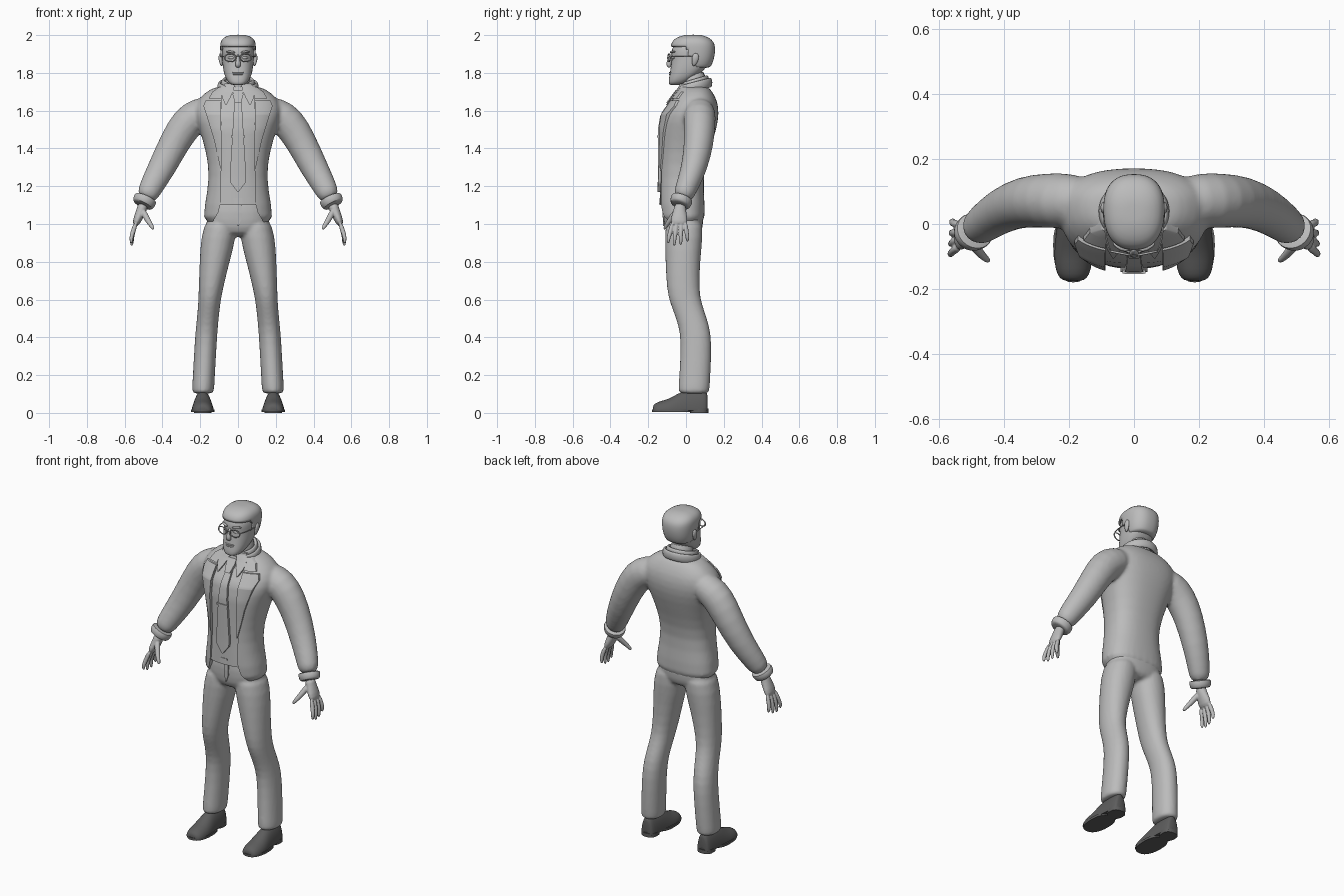
import bpy, bmesh
from math import sin, cos, pi, radians
from mathutils import Vector

if "Cube" in bpy.data.objects:
    bpy.data.objects.remove(bpy.data.objects["Cube"])


def material(name, value):
    m = bpy.data.materials.new(name)
    m.use_nodes = True
    m.diffuse_color = (value, value, value, 1)
    m.node_tree.nodes["Principled BSDF"].inputs["Base Color"].default_value = m.diffuse_color
    return m


GREY = material("light_grey", 0.5)
DARK = material("dark_grey", 0.11)
K, N = 0.55, 2.4   # depth split and squareness of body sections


def power(v, n=N):
    return (1 if v >= 0 else -1) * abs(v) ** (2 / n)


def ring(z, rx, yf, yb, cx=0, n=N, count=28):
    """Horizontal rounded section between a front and a back depth."""
    cy = yf + (yb - yf) * K
    pts = []
    for i in range(count):
        a = 2 * pi * i / count
        s = power(sin(a), n)
        pts.append((cx + rx * power(cos(a), n), cy + s * (yb - cy if s > 0 else cy - yf), z))
    return pts


def tube(path, hint=(0, 1, 0), count=14):
    """Elliptical sections (x, y, z, ra, rb) along a path; rb lies along the hint."""
    ps = [Vector(p[:3]) for p in path]
    rings = []
    for i, p in enumerate(path):
        t = (ps[min(i + 1, len(ps) - 1)] - ps[max(i - 1, 0)]).normalized()
        h = Vector(hint)
        side = (h - t * h.dot(t)).normalized()
        other = t.cross(side)
        rings.append([ps[i] + side * p[4] * cos(2 * pi * k / count)
                      + other * p[3] * sin(2 * pi * k / count) for k in range(count)])
    return rings


def sample(tab, z):
    tab = sorted(tab)
    z = min(max(z, tab[0][0]), tab[-1][0])
    for a, b in zip(tab, tab[1:]):
        if z <= b[0]:
            f = (z - a[0]) / (b[0] - a[0])
            return [p + (q - p) * f for p, q in zip(a, b)]


def front(tab, x, z):
    _, rx, yf, yb = sample(tab, z)
    cy = yf + (yb - yf) * K
    return cy - (cy - yf) * (1 - min(abs(x) / rx, 0.97) ** N) ** (1 / N)


def strip(rows, off, thick, tab, s=1, steps=24):
    """Panel that follows the front of a body table; rows are (z, x0, x1)."""
    rows = sorted(rows)
    zs = {rows[0][0] + (rows[-1][0] - rows[0][0]) * i / steps for i in range(steps + 1)}
    rings = []
    for z in sorted(zs | {r[0] for r in rows}):
        _, x0, x1 = sample(rows, z)
        xs = [s * (x0 + (x1 - x0) * i / 8) for i in range(9)]
        line = [(x, front(tab, x, z) - off, z) for x in xs]
        rings.append(line + [(x, y + thick, z) for x, y, z in reversed(line)])
    return rings


def make(name, lofts, mat=GREY, sub=1, voxel=0, smooth=4, cutter=None, keep=None, angle=40):
    bm = bmesh.new()
    for rings in lofts:
        vs = [[bm.verts.new(p) for p in r] for r in rings]
        for a, b in zip(vs, vs[1:]):
            for i in range(len(a)):
                j = (i + 1) % len(a)
                bm.faces.new((a[i], a[j], b[j], b[i]))
        bm.faces.new(vs[0])
        bm.faces.new(vs[-1])
    bmesh.ops.recalc_face_normals(bm, faces=bm.faces)
    me = bpy.data.meshes.new(name)
    bm.to_mesh(me)
    bm.free()
    me.materials.append(mat)
    ob = bpy.data.objects.new(name, me)
    bpy.context.collection.objects.link(ob)
    if sub:
        ob.modifiers.new("round", 'SUBSURF').levels = sub
    if voxel:
        r = ob.modifiers.new("blend", 'REMESH')
        r.mode, r.voxel_size = 'VOXEL', voxel
        m = ob.modifiers.new("soften", 'SMOOTH')
        m.factor, m.iterations = 0.5, smooth
    if cutter:
        b = ob.modifiers.new("opening", 'BOOLEAN')
        b.operation, b.solver, b.object = 'DIFFERENCE', 'EXACT', cutter
    bpy.ops.object.select_all(action='DESELECT')
    ob.select_set(True)
    bpy.context.view_layer.objects.active = ob
    bpy.ops.object.convert(target='MESH')
    if keep:
        bm = bmesh.new()
        bm.from_mesh(ob.data)
        bad = [f for f in bm.faces if not keep(f.calc_center_median())]
        bmesh.ops.delete(bm, geom=bad, context='FACES')
        bm.to_mesh(ob.data)
        bm.free()
        m = ob.modifiers.new("thickness", 'SOLIDIFY')
        m.thickness = 0.01
    bpy.ops.object.shade_smooth_by_angle(angle=radians(angle))
    return ob


# Jacket: torso and sleeves blended together, then opened at the front
JACKET = [(0.97, .2, -.138, .105), (1.1, .176, -.15, .1), (1.25, .15, -.147, .088),
          (1.38, .168, -.147, .122), (1.5, .205, -.147, .162), (1.58, .235, -.133, .176),
          (1.65, .225, -.085, .168), (1.7, .17, -.047, .14), (1.735, .11, -.025, .115)]
SLEEVE = [(.1, .07, 1.62, .06, .06), (.2, .072, 1.59, .088, .088), (.27, .072, 1.54, .092, .085),
          (.335, .07, 1.435, .082, .08), (.402, .045, 1.3, .075, .07),
          (.458, .006, 1.2, .064, .06), (.494, -.025, 1.125, .056, .054)]
opening = make("opening_cutter", [strip([(1.78, -.06, .06), (1.7, -.088, .088), (1.12, -.09, .09),
               (1.06, -.105, .105), (1.01, -.135, .135), (.94, -.165, .165)], .1, .15, JACKET)], sub=0)
flip = lambda path, s: [(s * p[0],) + tuple(p[1:]) for p in path]
make("jacket", [[ring(*r) for r in JACKET]] + [tube(flip(SLEEVE, s), count=20) for s in (-1, 1)],
     voxel=0.01, smooth=5, cutter=opening)
opening.hide_render = True
opening.hide_set(True)

# Shirt, tie and clip
make("shirt", [strip([(1.74, -.065, .065), (1.7, -.1, .1), (1.1, -.1, .1)], -.012, .045, JACKET)], sub=0)
make("tie", [strip([(1.65, -.019, .019), (1.27, -.042, .042), (1.22, -.041, .041),
                    (1.17, -.003, .003)], .002, .02, JACKET)], sub=0)
make("tie_knot", [strip([(1.71, -.026, .026), (1.685, -.028, .028), (1.64, -.016, .016)],
                        .014, .03, JACKET, steps=6)], sub=0)
make("tie_clip", [strip([(1.468, -.036, .036), (1.458, -.036, .036)], .007, .012, JACKET, steps=1)], sub=0)

# Collars around the neck
for name, rad, z, tilt, height in (("jacket_collar", .1, 1.725, .024, .026),
                                   ("shirt_collar", .08, 1.742, .022, .024)):
    path = []
    for i in range(17):
        a = radians(-50 + 280 * i / 16)
        path.append((rad * cos(a), .038 + rad * .92 * sin(a), z + tilt * sin(a), .011, height))
    make(name, [tube(path, hint=(0, 0, 1))])

# Trousers: hips and legs blended together
HIPS = [(.93, .1, -.09, .07), (.98, .168, -.117, .092), (1.06, .168, -.12, .092), (1.16, .145, -.115, .075)]
LEG = [(.1, .059, -.043, .125, .186), (.12, .059, -.042, .125, .185), (.3, .059, -.03, .136, .175),
       (.42, .059, -.03, .134, .168), (.5, .058, -.053, .112, .16), (.58, .059, -.085, .083, .152),
       (.65, .064, -.103, .07, .145), (.8, .08, -.11, .075, .124),
       (.93, .095, -.113, .09, .103), (1.05, .08, -.11, .09, .085)]
legs = [[ring(z, rx, yf, yb, s * cx, 2.1, 20) for z, rx, yf, yb, cx in LEG] for s in (-1, 1)]
make("trousers", [[ring(*r) for r in HIPS]] + legs, voxel=0.009, smooth=4)
make("belt", [strip([(1.1, -.1, .1), (1.14, -.1, .1)], .018, .035, HIPS, steps=2)], sub=0)
make("belt_buckle", [strip([(1.102, -.024, .024), (1.138, -.024, .024)], .024, .02, HIPS, steps=2)], sub=0)
make("trouser_fly", [strip([(1.1, -.003, .02), (1.03, -.003, .02), (.99, -.003, .004)], .004, .012, HIPS)], sub=0)

# Head, neck and face
HEAD = [(1.735, .025, -.083, -.03), (1.742, .045, -.092, -.01), (1.765, .062, -.092, .03),
        (1.8, .076, -.085, .085), (1.85, .083, -.078, .122), (1.885, .084, -.074, .135),
        (1.905, .086, -.08, .14), (1.95, .084, -.068, .135), (1.98, .05, -.03, .1)]
make("head", [[ring(*r) for r in HEAD]])
make("neck", [tube([(0, .045, 1.66, .068, .068), (0, .042, 1.74, .064, .064),
                    (0, .04, 1.82, .066, .066)], count=20)])
HAIR = [(1.825, .074, -.05, .125), (1.835, .08, -.07, .132), (1.86, .088, -.075, .144),
        (1.885, .092, -.08, .15), (1.91, .094, -.082, .154), (1.94, .095, -.081, .154),
        (1.965, .093, -.076, .147), (1.988, .078, -.052, .122), (2.0, .045, -.01, .085),
        (2.002, .02, .015, .06)]
make("hair", [[ring(*r, count=40) for r in HAIR]],
     keep=lambda c: c.z > 1.942 or c.y > (.005 if c.z > 1.885 else .055))
make("nose", [tube([(0, -.076, 1.9, .007, .008), (0, -.086, 1.868, .01, .012),
                    (0, -.094, 1.842, .017, .016), (0, -.082, 1.828, .012, .008)])])
make("lips", [tube([(x, -.086 + 8 * x * x, z, .004, .006) for x in (-.03, -.015, 0, .015, .03)])
              for z in (1.793, 1.802)])

for s, side in ((1, "left"), (-1, "right")):
    # Facial details and glasses
    make(side + "_ear", [tube(flip([(.092, .052, 1.905, .004, .008), (.094, .052, 1.89, .011, .02),
         (.092, .046, 1.86, .01, .017), (.086, .04, 1.835, .005, .006)], s))])
    make(side + "_brow", [tube(flip([(.014, -.08, 1.906, .005, .006), (.04, -.077, 1.914, .007, .008),
         (.066, -.056, 1.91, .004, .006)], s))])
    make(side + "_eye", [tube(flip([(.02, -.07, 1.88, .002, .002), (.028, -.072, 1.88, .008, .006),
         (.044, -.068, 1.88, .008, .006), (.054, -.06, 1.88, .002, .002)], s))])
    bpy.ops.mesh.primitive_torus_add(major_radius=.029, minor_radius=.0035, major_segments=28,
        minor_segments=8, location=(s * .041, -.09, 1.88), rotation=(pi / 2, 0, s * .2))
    rim = bpy.context.object
    rim.name = side + "_glasses_rim"
    rim.scale = (1.05, .72, 1)
    rim.data.materials.append(GREY)
    bpy.ops.object.shade_smooth()
    make(side + "_glasses_temple", [tube(flip([(.069, -.084, 1.886, .003, .003),
         (.086, -.06, 1.886, .003, .003), (.095, .05, 1.886, .003, .003)], s), hint=(0, 0, 1), count=8)])

    # Lapel and shirt collar point
    make(side + "_lapel", [strip([(1.655, .088, .172), (1.625, .09, .183), (1.58, .09, .168),
         (1.45, .088, .128), (1.28, .087, .09)], .007, .02, JACKET, s)], sub=0)
    make(side + "_lapel_collar", [strip([(1.725, .07, .1), (1.7, .085, .135), (1.665, .089, .155)],
         .009, .025, JACKET, s)], sub=0)
    make(side + "_collar_point", [strip([(1.745, .015, .07), (1.7, .026, .088), (1.67, .04, .085),
         (1.63, .062, .066)], .01, .02, JACKET, s)], sub=0)

    # Cuffs and hand
    make(side + "_sleeve_cuff", [tube(flip([(.487, -.019, 1.14, .061, .058), (.491, -.022, 1.131, .063, .06),
         (.503, -.033, 1.104, .06, .056), (.506, -.035, 1.098, .048, .046)], s), count=20)])
    hand = [[(.5, -.03, 1.11, .03, .032), (.512, -.033, 1.07, .027, .034),
             (.53, -.036, 1.03, .025, .047), (.545, -.038, .99, .017, .046)],
            [(.505, -.045, 1.075, .016, .018), (.487, -.075, 1.035, .017, .016),
             (.465, -.1, 1.0, .013, .012), (.444, -.117, .968, .009, .009)]]
    for i, (tip, drop) in enumerate([(-.094, .895), (-.062, .88), (-.028, .885), (.008, .905)]):
        y = -.072 + .023 * i
        hand.append([(.538, y, 1.01, .013, .013), (.558, (y + tip) / 2, .955, .013, .012),
                     (.566 - .002 * i, tip, (drop + .955) / 2, .011, .011),
                     (.565 - .003 * i, tip, drop, .007, .007)])
    make(side + "_hand", [tube(flip(p, s), count=12) for p in hand], voxel=.004, smooth=3)

    # Shoe with sole and heel
    SHOE = [(-.176, .025, .02), (-.168, .043, .036), (-.14, .056, .05), (-.09, .06, .062),
            (-.045, .055, .09), (.0, .05, .11), (.07, .046, .11), (.105, .04, .105), (.115, .03, .09)]
    upper = []
    for y, w, h in SHOE:
        upper.append([(s * .187 + w * cos(a), y, .012 + h * max(0, sin(a)))
                      for a in (2 * pi * i / 24 for i in range(24))])
    make(side + "_shoe", [upper], DARK)
    make(side + "_sole", [[ring(z, .062, -.18, .03, s * .187) for z in (.004, .018)],
                          [ring(z, .046, .02, .118, s * .187) for z in (0, .022)]], DARK, sub=0)

# Glasses bridge
make("glasses_bridge", [tube([(-.014, -.094, 1.886, .003, .003), (0, -.098, 1.89, .003, .003),
                              (.014, -.094, 1.886, .003, .003)], count=8)])
